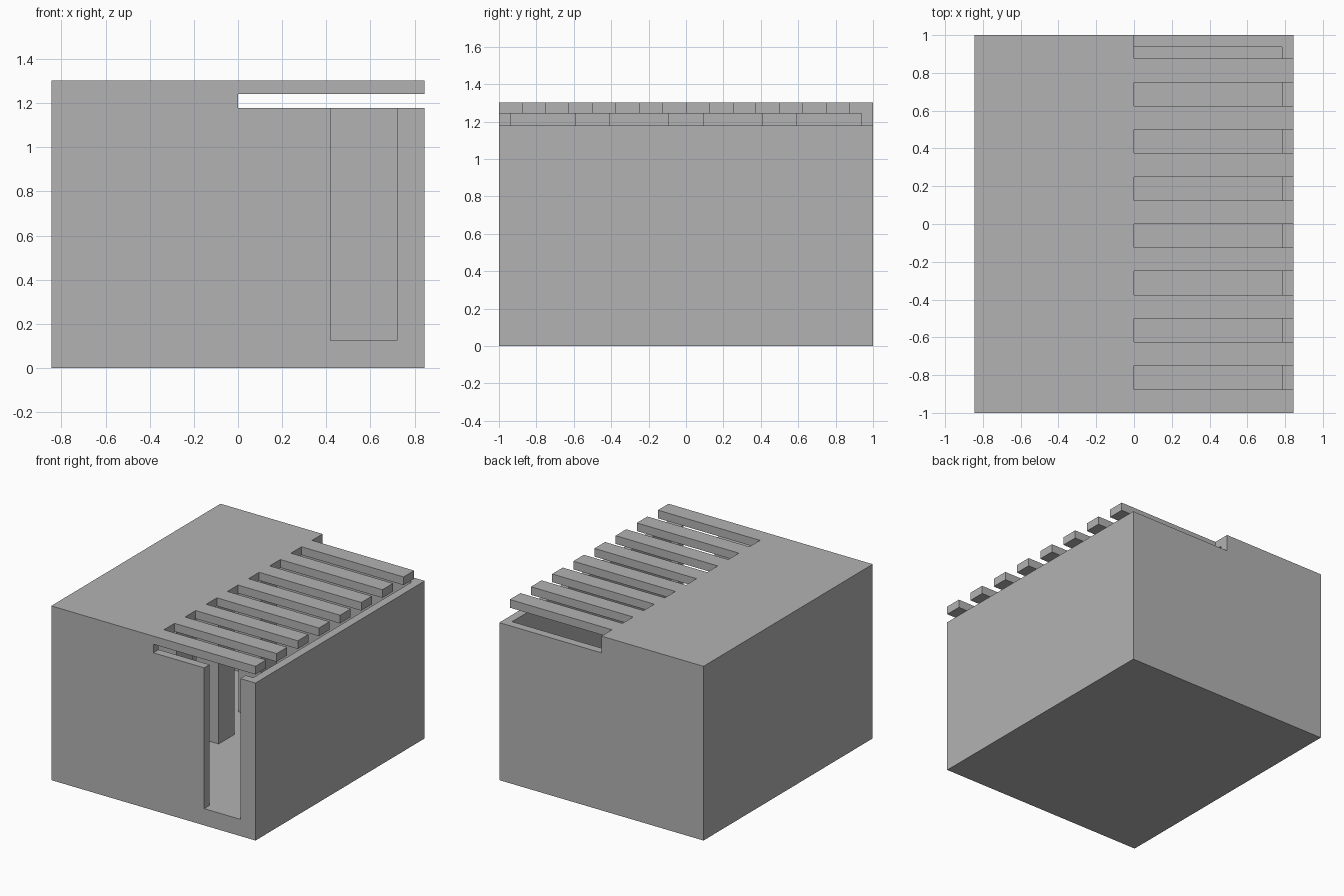
import bpy
from mathutils import Vector

cube = bpy.data.objects.get("Cube")
if cube:
    bpy.data.objects.remove(cube, do_unlink=True)

grey = bpy.data.materials.new("plain_grey")
grey.use_nodes = True
colour = (0.45, 0.45, 0.45, 1)
grey.diffuse_color = colour
grey.node_tree.nodes["Principled BSDF"].inputs["Base Color"].default_value = colour

W, D, H = 0.845, 1.0, 1.303      # half width, half depth, height
WALL, FLOOR = 0.0625, 0.125
RIM, TEETH = 1.178, 1.242        # top of the low wall, underside of the teeth


def box(name, low, high):
    """Axis-aligned box between two corners."""
    low, high = Vector(low), Vector(high)
    bpy.ops.mesh.primitive_cube_add(size=1, location=(low + high) / 2)
    ob = bpy.context.object
    ob.name = name
    ob.scale = high - low
    bpy.ops.object.transform_apply(location=False, rotation=False, scale=True)
    ob.data.materials.append(grey)
    return ob


def cut(target, low, high):
    """Subtract a box from the target."""
    cutter = box("cutter", low, high)
    cutter.hide_render = True
    mod = target.modifiers.new("cut", 'BOOLEAN')
    mod.operation = 'DIFFERENCE'
    mod.solver = 'EXACT'
    mod.object = cutter
    bpy.context.view_layer.objects.active = target
    bpy.ops.object.modifier_apply(modifier=mod.name)
    bpy.data.objects.remove(cutter, do_unlink=True)


# Hollow block with a slatted roof
body = box("slatted_box", (-W, -D, 0), (W, D, H))
cut(body, (-W + WALL, -D + WALL, FLOOR), (W - WALL, D - WALL, TEETH))

# Open slot under the slats, running through front, left and back
cut(body, (0, -2, RIM), (2, 2, TEETH))

# Tall doorway in the front wall
cut(body, (0.42, -2, FLOOR), (0.72, -D + WALL + 0.01, RIM + 0.01))

# Gaps between the roof slats
pitch = 0.25
for i in range(8):
    y = -D + pitch * (i + 0.5)
    end = y + pitch / 2 if i < 7 else 2
    cut(body, (0, y, TEETH - 0.01), (2, end, 2))

# Square pillars under the solid half of the roof
for i, y in enumerate((-0.5, 0, 0.5)):
    box(f"pillar_{i + 1}", (-0.28, y - 0.094, FLOOR), (-0.094, y + 0.094, TEETH))
